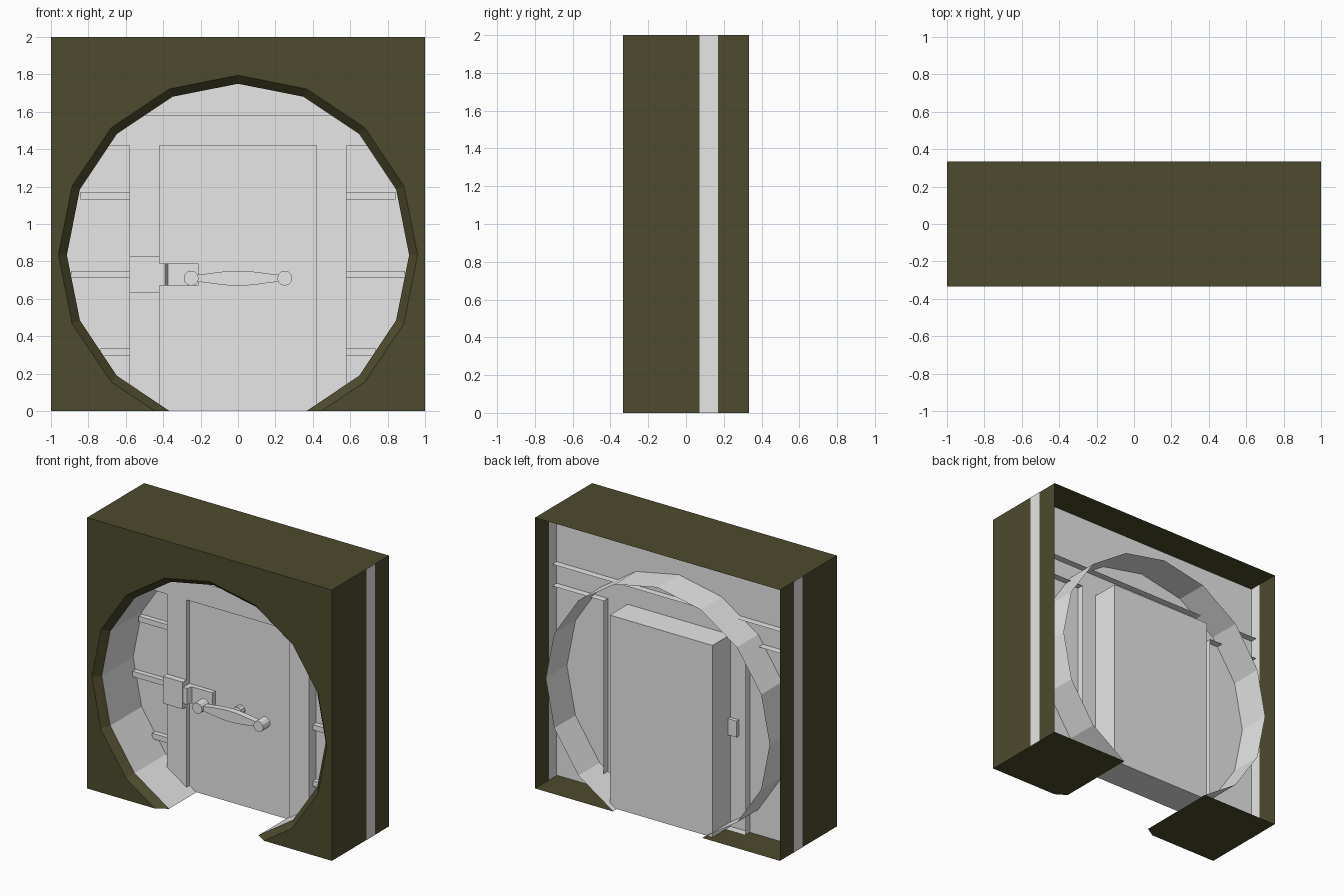
import bpy, bmesh, math

if "Cube" in bpy.data.objects:
    bpy.data.objects.remove(bpy.data.objects["Cube"])


def material(name, rgb):
    m = bpy.data.materials.new(name)
    m.diffuse_color = (*rgb, 1)
    m.use_nodes = True
    m.node_tree.nodes["Principled BSDF"].inputs["Base Color"].default_value = m.diffuse_color
    return m


OLIVE = material("dark_olive", (0.075, 0.07, 0.026))
GREY = material("light_grey", (0.8, 0.8, 0.8))
D = 0.333       # half depth of the block
CZ = 0.835      # height of the round opening's centre
Y_IN = -0.283   # end of the bevelled rim


def finish(name, bm, mat):
    me = bpy.data.meshes.new(name)
    bm.to_mesh(me)
    bm.free()
    me.materials.append(mat)
    ob = bpy.data.objects.new(name, me)
    bpy.context.collection.objects.link(ob)
    return ob


def strip(bm, front, back, closed=False):
    """Quads joining two rows of vertices."""
    n = len(front)
    for i in range(n if closed else n - 1):
        j = (i + 1) % n
        bm.faces.new((front[i], back[i], back[j], front[j]))


def row(bm, pts, y):
    return [bm.verts.new((x, y, z)) for x, z in pts]


def prism(name, pts, y0, y1, mat=GREY, back=True):
    """Outline in x/z (counter-clockwise from the front) pushed back along y."""
    bm = bmesh.new()
    f, b = row(bm, pts, y0), row(bm, pts, y1)
    bm.faces.new(f)
    strip(bm, f, b, True)
    if back:
        bm.faces.new(b[::-1])
    return finish(name, bm, mat)


def box(name, x0, x1, y0, y1, z0, z1, mat=GREY):
    return prism(name, [(x0, z0), (x1, z0), (x1, z1), (x0, z1)], y0, y1, mat)


def disc(cx, cz, r, n):
    return [(cx + r * math.cos(2 * math.pi * i / n), cz + r * math.sin(2 * math.pi * i / n))
            for i in range(n)]


def arch(r, sides=16):
    """Polygonal circle cut off at the floor, from left foot over the top to right foot."""
    ang = [2 * math.pi * k / sides for k in range(-sides // 2, sides // 2 + 1)]
    full = [(r * math.sin(a), CZ + r * math.cos(a)) for a in ang]
    pts = [p for p in full if p[1] > 0]
    low = next(p for p in full[::-1] if p[1] <= 0 and abs(p[0]) > 0.1)
    hi = pts[-1]
    t = hi[1] / (hi[1] - low[1])
    foot = abs(hi[0]) + t * (abs(low[0]) - abs(hi[0]))
    return [(-foot, 0)] + pts + [(foot, 0)]


outer, inner = arch(0.96), arch(0.915)

# Outer block: front with round opening, bevelled rim, top, sides and floor; open back
bm = bmesh.new()
corner = [(1, 0), (1, 2), (-1, 2), (-1, 0)]
rim, edge = row(bm, outer, -D), row(bm, corner, -D)
lip, rear = row(bm, inner, Y_IN), row(bm, corner, D)
bm.faces.new(rim + edge)
strip(bm, edge, rear)
strip(bm, rim, lip)
foot_l, foot_r = row(bm, [inner[0], inner[-1]], D)
bm.faces.new((rim[-1], lip[-1], foot_r, rear[0], edge[0]))
bm.faces.new((edge[3], rear[3], foot_l, lip[0], rim[0]))
finish("outer_block", bm, OLIVE)

# Round tunnel running from the rim to the back
bm = bmesh.new()
strip(bm, row(bm, inner, Y_IN), row(bm, inner, D - 0.003))
finish("round_tunnel", bm, GREY)

# Glazing wall behind the frame
bm = bmesh.new()
bm.faces.new(row(bm, [(-0.998, 0.003), (0.998, 0.003), (0.998, 1.998), (-0.998, 1.998)], 0.083))
finish("back_wall", bm, GREY)

# Frame: header with two posts, hollow at the back
half = [(0.42, 1.42), (0.42, 0.004), (0.58, 0.004), (0.58, 1.42), (0.998, 1.42)]
prism("door_frame", [(-x, z) for x, z in half[::-1]] + half + [(0.998, 1.58), (-0.998, 1.58)],
      0.0, 0.134, back=False)

# Door slab, set slightly back in the frame
box("door", -0.419, 0.419, 0.035, 0.29, 0.002, 1.419)

# Edges of the wall showing on the sides, and crossbars of the side windows
for s, side in ((-1, "left"), (1, "right")):
    a, b = sorted((s * 0.999, s * 1.001))
    box("wall_edge_" + side, a, b, 0.072, 0.17, 0.0, 2.0)
    for i, z in enumerate((0.315, 0.73, 1.15)):
        reach = math.sqrt(0.9 ** 2 - (z - CZ) ** 2)
        a, b = sorted((s * 0.58, s * reach))
        box(f"crossbar_{side}_{i}", a, b, 0.045, 0.082, z - 0.02, z + 0.02)
    # Round ends of the handle
    prism("handle_knob_" + side, disc(s * 0.25, 0.71, 0.04, 12), -0.12, -0.035)

# Handle bar, thickest in the middle
xs = [-0.22 + 0.055 * i for i in range(9)]
thick = [0.018 + 0.022 * math.cos(math.pi * x / 0.44) ** 1.3 if abs(x) < 0.219 else 0.018 for x in xs]
prism("handle_bar", [(x, 0.71 - t) for x, t in zip(xs, thick)]
      + [(x, 0.71 + t) for x, t in list(zip(xs, thick))[::-1]], -0.1, -0.055)
prism("handle_spindle", disc(0, 0.71, 0.035, 10), -0.01, 0.036)

# Lock: keeper on the post, case on the door with a sloped step, bolt pocket behind
box("lock_keeper", -0.58, -0.42, -0.045, 0.001, 0.63, 0.83)
bm = bmesh.new()
plan = [(-0.42, -0.04), (-0.39, -0.04), (-0.375, 0.0), (-0.21, 0.0), (-0.21, 0.036), (-0.42, 0.036)]
lo = [bm.verts.new((x, y, 0.67)) for x, y in plan]
hi = [bm.verts.new((x, y, 0.79)) for x, y in plan]
bm.faces.new(lo)
bm.faces.new(hi[::-1])
strip(bm, lo, hi, True)
bmesh.ops.recalc_face_normals(bm, faces=bm.faces)
finish("lock_case", bm, GREY)
box("bolt_pocket", -0.49, -0.42, 0.001, 0.11, 0.69, 0.81)
